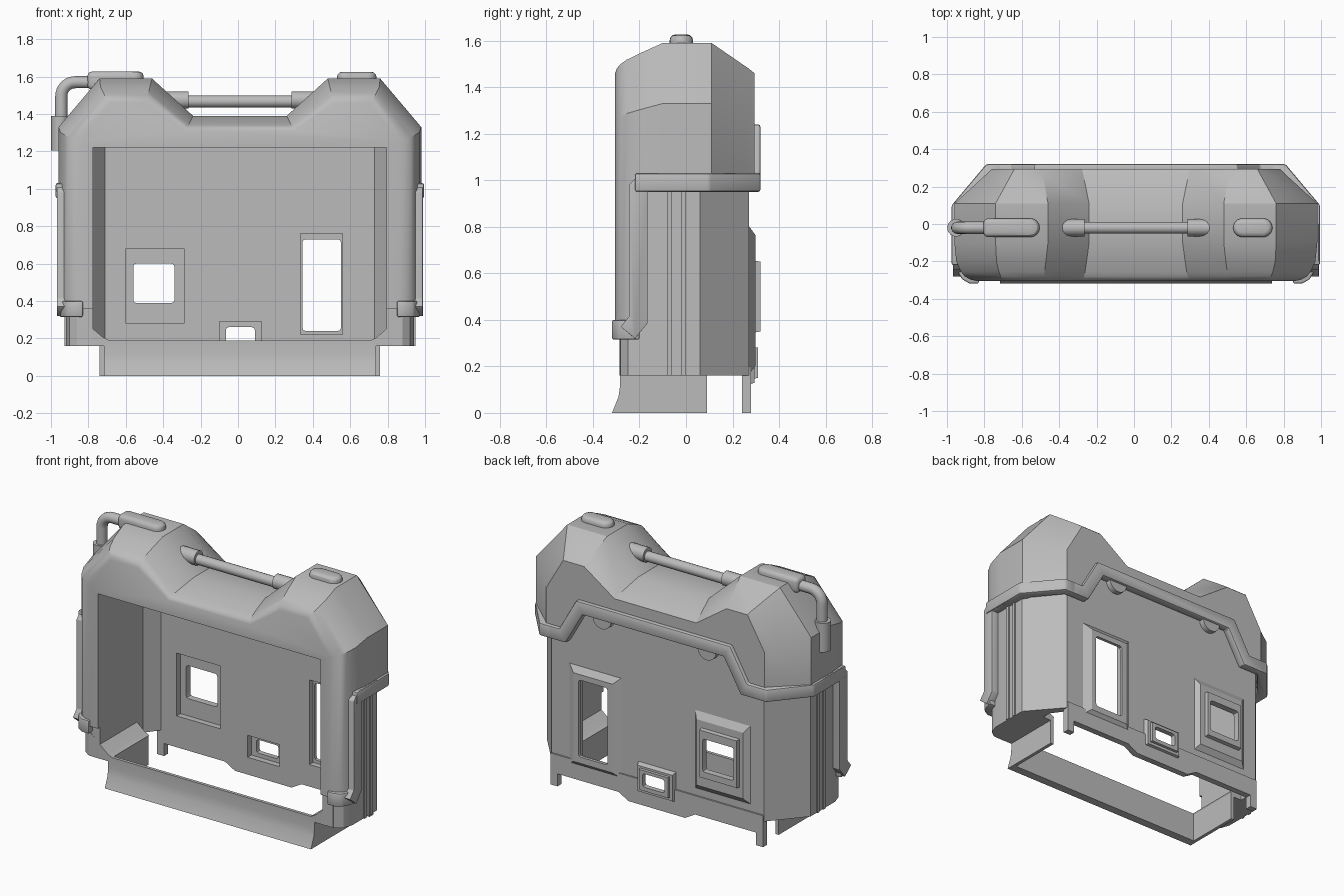
import bpy, bmesh, math
from mathutils import Vector

old = bpy.data.objects.get("Cube")
if old:
    bpy.data.objects.remove(old)

grey = bpy.data.materials.new("plain_grey")
grey.use_nodes = True
grey.diffuse_color = (0.5, 0.5, 0.5, 1)
grey.node_tree.nodes["Principled BSDF"].inputs["Base Color"].default_value = (0.5, 0.5, 0.5, 1)

C = 0.01  # the case is centred slightly to one side of the pipe
Y = -0.02  # depth of handle and pipe


def loft(name, stacks):
    """Closed solid through each stack of rings; several stacks share one object."""
    bm = bmesh.new()
    for rings in stacks:
        loops = [[bm.verts.new((x + C, y, z)) for x, y, z in ring] for ring in rings]
        n = len(loops[0])
        for a, b in zip(loops, loops[1:]):
            for i in range(n):
                j = (i + 1) % n
                bm.faces.new((a[i], a[j], b[j], b[i]))
        bm.faces.new(loops[0])
        bm.faces.new(loops[-1])
    bmesh.ops.recalc_face_normals(bm, faces=bm.faces)
    mesh = bpy.data.meshes.new(name)
    bm.to_mesh(mesh)
    bm.free()
    mesh.materials.append(grey)
    obj = bpy.data.objects.new(name, mesh)
    bpy.context.collection.objects.link(obj)
    return obj


def place(axis, u, v, w):
    return {"x": (w, u, v), "y": (u, w, v), "z": (u, v, w)}[axis]


def rings_of(pts, axis, a, b):
    return [[place(axis, u, v, w) for u, v in pts] for w in (a, b)]


def prism(name, pts, axis, a, b, pair=False):
    stacks = [rings_of(pts, axis, a, b)]
    if pair:
        stacks.append([[(-x, y, z) for x, y, z in r] for r in stacks[0]])
    return loft(name, stacks)


def rect(u0, u1, v0, v1):
    return [(u0, v0), (u1, v0), (u1, v1), (u0, v1)]


def mirrored(half):
    return half + [(-u, v) for u, v in reversed(half)]


def ribbon(path, w):
    """Outline of a band of half width w along a path, with mitred corners."""
    p = [Vector(q) for q in path]
    left, right = [], []
    for i, q in enumerate(p):
        d0 = (q - p[i - 1]).normalized() if i else (p[1] - q).normalized()
        d1 = (p[i + 1] - q).normalized() if i + 1 < len(p) else d0
        n0, n1 = Vector((-d0.y, d0.x)), Vector((-d1.y, d1.x))
        m = (n0 + n1) * (w / (1 + n0.dot(n1)))
        left.append(tuple(q + m))
        right.append(tuple(q - m))
    return left + right[::-1]


def bake(obj):
    dg = bpy.context.evaluated_depsgraph_get()
    mesh = bpy.data.meshes.new_from_object(obj.evaluated_get(dg))
    obj.modifiers.clear()
    obj.data = mesh


def cut(obj, cutters):
    for c in cutters:
        m = obj.modifiers.new("cut", "BOOLEAN")
        m.operation, m.solver, m.object = "DIFFERENCE", "EXACT", c
        bake(obj)


def bevel(obj, width, segments=2):
    m = obj.modifiers.new("bevel", "BEVEL")
    m.width, m.segments, m.limit_method = width, segments, "ANGLE"
    bake(obj)


def tube(name, pts, radius):
    curve = bpy.data.curves.new(name, "CURVE")
    curve.dimensions = "3D"
    curve.bevel_depth, curve.bevel_resolution = radius, 5
    curve.use_fill_caps = True
    s = curve.splines.new("POLY")
    s.points.add(len(pts) - 1)
    for p, (x, z) in zip(s.points, pts):
        p.co = (x + C, Y, z, 1)
    tmp = bpy.data.objects.new(name + "_path", curve)
    bpy.context.collection.objects.link(tmp)
    dg = bpy.context.evaluated_depsgraph_get()
    mesh = bpy.data.meshes.new_from_object(tmp.evaluated_get(dg))
    bpy.data.objects.remove(tmp)
    mesh.materials.clear()
    mesh.materials.append(grey)
    obj = bpy.data.objects.new(name, mesh)
    bpy.context.collection.objects.link(obj)
    return obj


# Cutters: open cavity, recesses and window holes
plan = [(0.785, -0.5), (0.785, 0.15), (0.72, 0.24)]
cavity = prism("cavity_cutter", mirrored(plan), "z", -0.2, 1.22)
windows = {  # recess x, z, then hole x, z
    "square_window": ((-0.61, -0.30, 0.28, 0.68), (-0.57, -0.35, 0.39, 0.60)),
    "tall_window": ((0.325, 0.55, 0.22, 0.76), (0.335, 0.54, 0.24, 0.73)),
    "small_port": ((-0.11, 0.115, 0.15, 0.29), (-0.075, 0.08, 0.175, 0.26)),
}
holes = []
for name, (rec, hole) in windows.items():
    holes.append(prism(name + "_recess_cutter", rect(*rec), "y", 0.2, 0.278))
    holes.append(prism(name + "_hole_cutter", rect(*hole), "y", 0.1, 0.5))
    bevel(holes[-1], 0.015)

# Upper shell with two shoulders, running down as front columns
sections = [(-0.305, 0.12, 0.13), (-0.297, 0.085, 0.108), (-0.28, 0.055, 0.09), (-0.255, 0.035, 0.072),
            (-0.2, 0.01, 0.045), (-0.1, 0, 0), (0.11, 0, 0), (0.27, 0.175, 0.11), (0.295, 0.2, 0.13)]
rings = []
for y, s, t in sections:
    half = [(0.97 - s, 0.36), (0.97 - s, 1.33 - 0.6 * t), (0.75 - 0.5 * s, 1.59 - t),
            (0.47 + 0.25 * t, 1.59 - t), (0.25 + 0.3 * t, 1.39 - 0.6 * t)]
    rings.append([(x, y, z) for x, z in mirrored(half)])
shell = loft("upper_shell", [rings])
below = prism("below_cutter", rect(-0.215, 1, -1, 0.99), "x", -2, 2)
step = prism("step_cutter", mirrored([(0.69, 0.9), (0.64, 0.99), (0.52, 1.2)]), "y", 0.25, 0.6)
cut(shell, [below, step, cavity])

# Lower body with chamfered back corners
plan = [(0.80, -0.285), (0.87, -0.28), (0.91, -0.25), (0.93, -0.19), (0.93, 0.06), (0.75, 0.27)]
body = prism("lower_body", mirrored(plan), "z", 0.16, 1.215)
cut(body, [cavity] + holes)

# Vertical ribs on the sides
for i, y in enumerate((-0.08, -0.02)):
    prism("side_rib_%d" % (i + 1), rect(0.91, 0.938, y, y + 0.02), "z", 0.16, 0.97, True)

# Back skirt with corner tabs
skirt = prism("back_skirt", mirrored([(0.75, 0.2), (0.75, 0), (0.70, 0), (0.70, 0.08),
                                      (0.27, 0.08), (0.2, 0.04)]), "y", 0.24, 0.28)
cut(skirt, holes[-2:])

# Raised frames round the windows on the back
frames = [  # name, base rect, top rect, height, window number
    ("square_base", (-0.66, -0.26, 0.24, 0.75), (-0.62, -0.29, 0.28, 0.70), 0.296, 0),
    ("square_frame", (-0.60, -0.32, 0.34, 0.66), (-0.59, -0.33, 0.35, 0.65), 0.32, 0),
    ("tall_frame", (0.25, 0.63, 0.16, 0.81), (0.30, 0.575, 0.20, 0.765), 0.298, 1),
    ("port_base", (-0.13, 0.14, 0.12, 0.31), (-0.12, 0.125, 0.13, 0.295), 0.295, 2),
    ("port_frame", (-0.105, 0.11, 0.145, 0.285), (-0.10, 0.105, 0.15, 0.28), 0.31, 2),
]
for name, low, top, h, k in frames:
    o = loft(name, [[[(x, y, z) for x, z in rect(*r)] for r, y in ((low, 0.265), (top, h))]])
    cut(o, holes[2 * k:2 * k + 2])

# Trim band: sides, back with raised centre, arms and feet
plan = [(0.985, -0.22), (0.985, 0.1), (0.80, 0.32), (0.72, 0.32),
        (0.72, 0.265), (0.765, 0.265), (0.90, 0.1), (0.90, -0.22)]
bevel(prism("side_band", plan, "z", 0.95, 1.03, True), 0.01)
path = [(0.80, 0.99), (0.64, 0.99), (0.52, 1.2)]
path = path + [(-x, z) for x, z in reversed(path)]
bevel(prism("back_band", ribbon(path, 0.04), "y", 0.265, 0.32), 0.01)
path = [(0.0, 0.99), (-0.18, 0.99), (-0.205, 0.965), (-0.205, 0.4), (-0.25, 0.345)]
bevel(prism("arm", ribbon(path, 0.04), "x", 0.90, 0.978, True), 0.01)
plan = [(0.965, -0.2), (0.955, -0.25), (0.93, -0.295), (0.89, -0.318), (0.84, -0.318),
        (0.84, -0.28), (0.88, -0.2)]
bevel(prism("arm_foot", plan, "z", 0.315, 0.4, True), 0.008)

# Half round stops below the back band
disc = [(0.37 + 0.065 * math.cos(a), 1.165 + 0.065 * math.sin(a))
        for a in (math.tau * i / 24 for i in range(24))]
prism("round_stop", disc, "y", 0.255, 0.305, True)

# Front lip, side plates and inner ledges
prism("front_lip", [(-0.318, 0), (-0.29, 0.07), (-0.283, 0.12), (-0.283, 0.19), (-0.263, 0.19),
                    (-0.263, 0)], "x", -0.727, 0.727)
prism("lip_side", rect(0.705, 0.727, -0.28, 0.09), "z", 0, 0.19, True)
prism("inner_ledge", [(0.86, 0.16), (0.72, 0.16), (0.70, 0.19), (0.73, 0.205), (0.86, 0.315)],
      "y", -0.284, 0.09, True)

# Carry handle
tube("handle_bar", [(-0.36, 1.467), (0.36, 1.467)], 0.032)
for side, s in (("left", 1), ("right", -1)):
    tube("handle_socket_" + side, [(s * 0.275, 1.475), (s * 0.41, 1.475)], 0.046)

# Pad on one shoulder
arc = [math.pi * i / 12 - math.pi / 2 for i in range(13)]
cap = [(0.055 + 0.05 * math.cos(a), 0.05 * math.sin(a)) for a in arc]
pad = prism("shoulder_pad", [(u + 0.625, v + Y) for u, v in mirrored(cap)], "z", 1.55, 1.625)
bevel(pad, 0.025, 3)

# Bent pipe with sockets on the other shoulder
bend = [(-0.88 - 0.075 * math.sin(a), 1.495 + 0.075 * math.cos(a))
        for a in (math.pi / 2 * i / 8 for i in range(9))]
tube("side_pipe", [(-0.7, 1.57)] + bend + [(-0.955, 1.3)], 0.033)
tube("pipe_lower_socket", [(-0.962, 1.39), (-0.962, 1.205)], 0.047)
bar = [(0.0, -0.05)] + [(0.25 + 0.05 * math.cos(a), 0.05 * math.sin(a)) for a in arc] + [(0.0, 0.05)]
socket = prism("pipe_upper_socket", [(u - 0.815, v + Y) for u, v in bar], "z", 1.53, 1.627)
bevel(socket, 0.025, 3)

# Remove the cutters, then shade
for o in [cavity, below, step] + holes:
    bpy.data.objects.remove(o)
bpy.ops.object.select_all(action="DESELECT")
for o in bpy.context.collection.objects:
    if o.type == "MESH" and grey.name in o.data.materials:
        o.select_set(True)
        bpy.context.view_layer.objects.active = o
bpy.ops.object.shade_smooth_by_angle(angle=math.radians(30))
